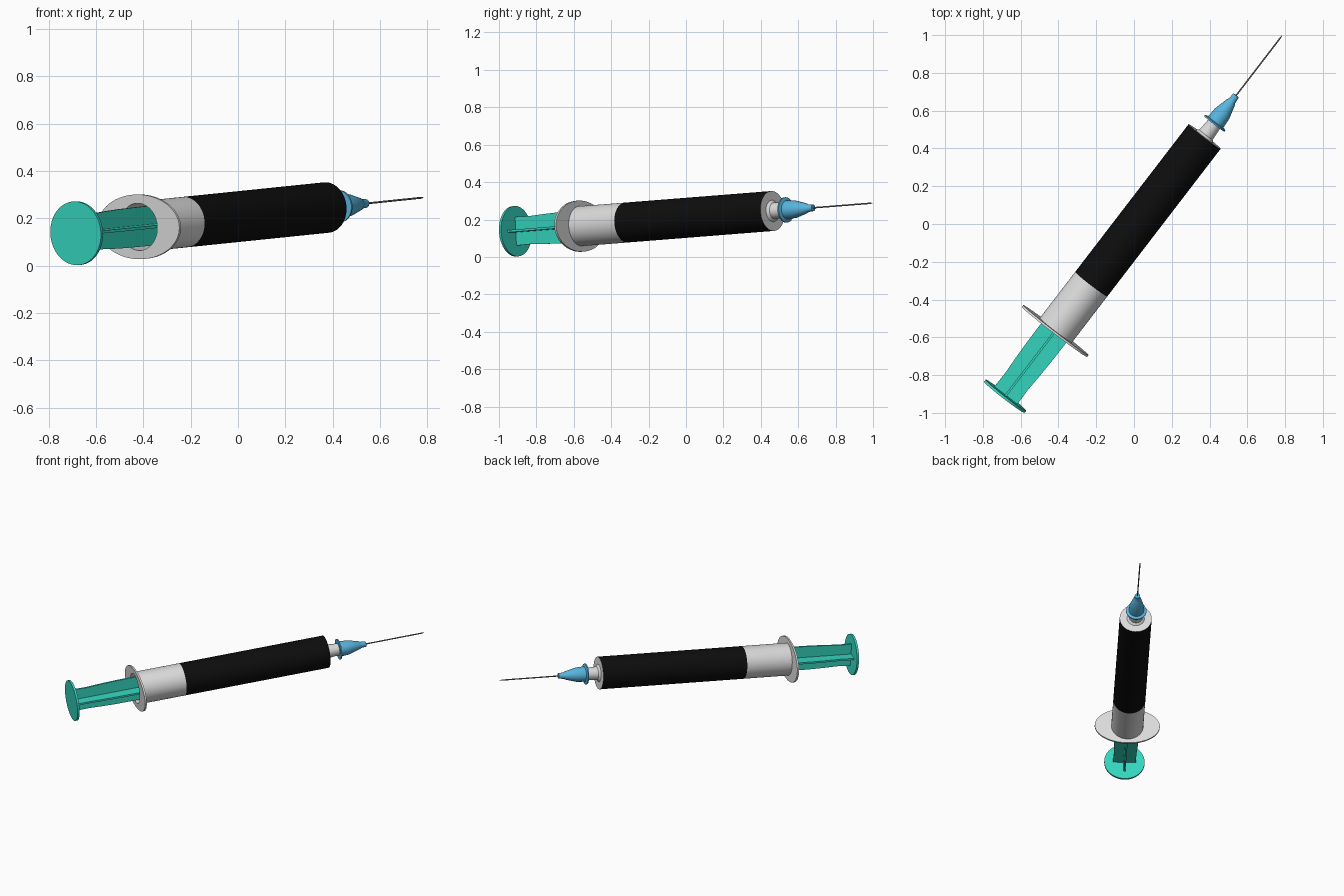
import bpy, bmesh, math
from mathutils import Matrix, Vector

cube = bpy.data.objects.get("Cube")
if cube:
    bpy.data.objects.remove(cube, do_unlink=True)

# Frame of the tilted syringe: local z runs from thumb disc to needle tip
base, tip = Vector((-0.682, -0.912, 0.137)), Vector((0.786, 1.0, 0.288))
axis = (tip - base).normalized()
side = Vector((axis.y, -axis.x, 0)).normalized()
up = axis.cross(side)
frame = Matrix((side, up, axis)).transposed().to_4x4()
frame.translation = base
length = (tip - base).length


def material(name, color):
    m = bpy.data.materials.new(name)
    m.use_nodes = True
    m.diffuse_color = (*color, 1)
    node = next(n for n in m.node_tree.nodes if n.type == 'BSDF_PRINCIPLED')
    node.inputs["Base Color"].default_value = (*color, 1)
    return m


white = material("white plastic", (0.72, 0.72, 0.72))
black = material("black", (0.004, 0.004, 0.004))
teal = material("teal plastic", (0.036, 0.68, 0.53))
blue = material("blue plastic", (0.1, 0.46, 0.74))
steel = material("steel", (0.2, 0.2, 0.2))


def finish(name, bm, mats):
    bmesh.ops.recalc_face_normals(bm, faces=bm.faces)
    mesh = bpy.data.meshes.new(name)
    bm.to_mesh(mesh)
    bm.free()
    for m in mats:
        mesh.materials.append(m)
    obj = bpy.data.objects.new(name, mesh)
    bpy.context.collection.objects.link(obj)
    obj.matrix_world = frame
    bpy.ops.object.select_all(action='DESELECT')
    obj.select_set(True)
    bpy.context.view_layer.objects.active = obj
    bpy.ops.object.shade_smooth_by_angle(angle=math.radians(35))
    return obj


def lathe(profile, steps=48):
    """Spin (radius, distance) points about the syringe axis."""
    bm = bmesh.new()
    vs = [bm.verts.new((r, 0, s)) for r, s in profile]
    es = [bm.edges.new(pair) for pair in zip(vs, vs[1:])]
    bmesh.ops.spin(bm, geom=vs + es, cent=(0, 0, 0), axis=(0, 0, 1),
                   angle=math.tau, steps=steps)
    bmesh.ops.remove_doubles(bm, verts=bm.verts, dist=1e-5)
    bmesh.ops.recalc_face_normals(bm, faces=bm.faces)
    return bm


# Thumb disc
finish("thumb_disc", lathe([(0, -0.007), (0.135, -0.007), (0.135, 0.007), (0, 0.007)]), [teal])

# Plunger rod: two crossed blades with gently wavy edges
edge = [(0.0, 0.077), (0.1, 0.075), (0.2, 0.08), (0.3, 0.083), (0.42, 0.084), (0.98, 0.086)]
for name, turn in (("plunger_blade_flat", 0), ("plunger_blade_upright", math.pi / 2)):
    bm = bmesh.new()
    outline = [(w, s) for s, w in edge] + [(-w, s) for s, w in reversed(edge)]
    face = bm.faces.new([bm.verts.new((x, -0.006, s)) for x, s in outline])
    new = bmesh.ops.extrude_face_region(bm, geom=[face])["geom"]
    bmesh.ops.translate(bm, vec=(0, 0.012, 0),
                        verts=[v for v in new if isinstance(v, bmesh.types.BMVert)])
    bmesh.ops.rotate(bm, verts=bm.verts, cent=(0, 0, 0),
                     matrix=Matrix.Rotation(turn, 3, 'Z'))
    finish(name, bm, [teal])

# Stopper inside the barrel
finish("stopper", lathe([(0, 0.97), (0.097, 0.97), (0.097, 1.03), (0, 1.06)]), [teal])

# Oval finger flange with a round opening
bm = lathe([(0.1, 0.43), (0.137, 0.43), (0.137, 0.442), (0.1, 0.442), (0.1, 0.43)], 64)
for v in bm.verts:
    if v.co.xy.length > 0.12:
        v.co.x *= 1.588
finish("finger_flange", bm, [white])

# Hollow barrel with nozzle; the outer wall is black beyond the clear section
bm = lathe([(0.1, 0.434), (0.107, 0.434), (0.107, 0.75), (0.107, 1.737), (0.058, 1.737),
            (0.044, 1.75), (0.038, 1.84), (0, 1.84), (0, 1.72), (0.1, 1.72), (0.1, 0.434)], 64)
for f in bm.faces:
    c = f.calc_center_median()
    f.material_index = int(c.z > 0.75 and c.xy.length > 0.103 and abs(f.normal.z) < 0.1)
finish("barrel", bm, [white, black])

# Needle hub with collar
finish("needle_hub", lathe([(0, 1.822), (0.068, 1.822), (0.068, 1.83), (0.05, 1.835),
                            (0.047, 1.89), (0.027, 1.965), (0.021, 1.975),
                            (0.018, 2.012), (0, 2.012)], 32), [blue])

# Needle
finish("needle", lathe([(0, 2.0), (0.004, 2.0), (0.004, length - 0.02), (0, length)], 12), [steel])
